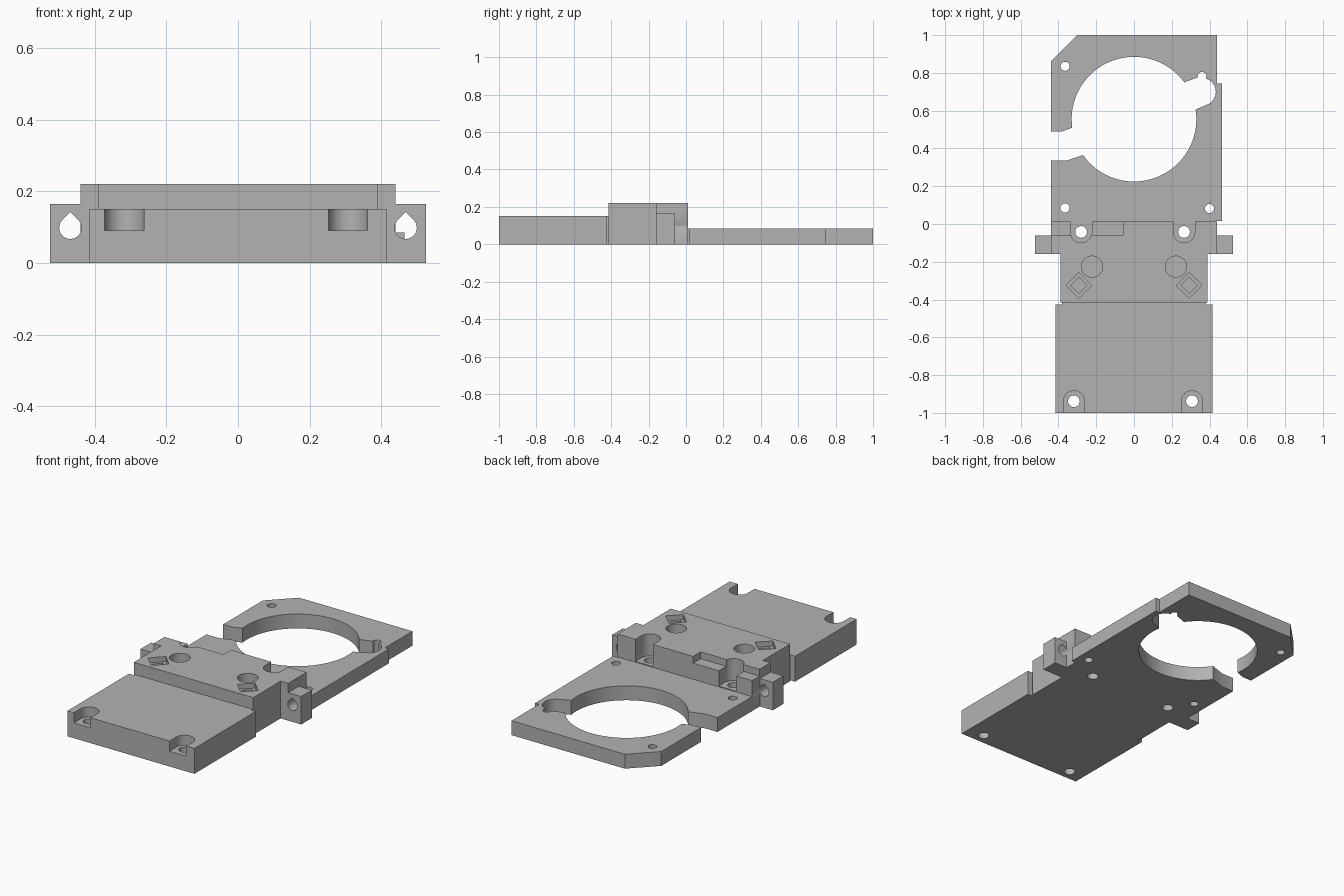
import bpy, bmesh
from math import sin, cos, pi, radians

cube = bpy.data.objects.get("Cube")
if cube:
    bpy.data.objects.remove(cube, do_unlink=True)

grey = bpy.data.materials.new("plain grey")
grey.use_nodes = True
COLOUR = (0.45, 0.45, 0.45, 1)
grey.diffuse_color = COLOUR
grey.node_tree.nodes["Principled BSDF"].inputs["Base Color"].default_value = COLOUR


def prism(name, outline, low, high, axis="z"):
    """Extrude a closed outline along z, or an (x, z) outline along y."""
    place = (lambda a, b, c: (a, b, c)) if axis == "z" else (lambda a, b, c: (a, c, b))
    bm = bmesh.new()
    face = bm.faces.new([bm.verts.new(place(a, b, low)) for a, b in outline])
    ext = bmesh.ops.extrude_face_region(bm, geom=[face])
    verts = [g for g in ext["geom"] if isinstance(g, bmesh.types.BMVert)]
    bmesh.ops.translate(bm, verts=verts, vec=place(0, 0, high - low))
    bmesh.ops.recalc_face_normals(bm, faces=bm.faces)
    mesh = bpy.data.meshes.new(name)
    bm.to_mesh(mesh)
    bm.free()
    mesh.materials.append(grey)
    obj = bpy.data.objects.new(name, mesh)
    bpy.context.collection.objects.link(obj)
    return obj


def rect(x0, x1, y0, y1):
    return [(x0, y0), (x1, y0), (x1, y1), (x0, y1)]


def arc(x, y, r, start=0, end=360, n=32):
    full = end - start == 360
    angles = [radians(start + (end - start) * i / n) for i in range(n if full else n + 1)]
    return [(x + r * cos(a), y + r * sin(a)) for a in angles]


def combine(target, tool, operation):
    mod = target.modifiers.new(operation.lower(), "BOOLEAN")
    mod.operation = operation
    mod.solver = "EXACT"
    mod.object = tool
    bpy.context.view_layer.objects.active = target
    bpy.ops.object.modifier_apply(modifier=mod.name)
    bpy.data.objects.remove(tool, do_unlink=True)


def cut(outline, low, high, axis="z"):
    combine(body, prism("cutter", outline, low, high, axis), "DIFFERENCE")


def add(outline, low, high):
    combine(body, prism("addition", outline, low, high), "UNION")


# Stepped centre block
body = prism("mount_body", [(-.39, -.415), (.39, -.415), (.39, -.16), (.44, -.16),
                            (.44, .012), (-.44, .012), (-.44, -.16), (-.39, -.16)], 0, .22)

# Front plate and side ears
add(rect(-.415, .415, -1, -.425) [:2] + [(.415, -.425), (.38, -.425), (.38, -.4),
                                       (-.38, -.4), (-.38, -.425), (-.415, -.425)], 0, .15)
for side in (-1, 1):
    inner, outer = sorted((side * .42, side * .525))
    add(rect(inner, outer, -.16, -.06), 0, .165)

# Rear ring plate with one clipped corner
add([(-.44, -.02), (.43, -.02), (.43, .015), (.465, .015), (.465, .745), (.44, .745),
     (.44, 1), (-.3, 1), (-.44, .86)], 0, .085)

# Ring opening, cable gap and rounded side lobe
cut(arc(0, .555, .33, n=96), -.1, .2)
cut([(-.5, .335), (-.36, .335), (-.26, .368), (-.2, .45), (-.25, .56),
     (-.33, .55), (-.327, .51), (-.38, .49), (-.5, .49)], -.1, .2)
cut([(.2, .6), (.325, .605)] + arc(.36, .7, .073, -70, 90, 24)
    + [(.335, .775), (.265, .75), (.2, .7)], -.1, .2)
cut(arc(.36, .782, .023), -.1, .2)

# Small holes in the rear plate
for x, y in ((-.365, .835), (-.365, .085), (.4, .082)):
    cut(arc(x, y, .024), -.1, .2)

# Shallow recess along the rear edge of the block
cut(rect(-.5, -.055, -.058, .1), .18, .3)

# Counterbored screw holes, open to the front and rear edges
for x in (-.318, .307):
    cut(arc(x, -.938, .055, 0, 180) + [(x - .055, -1.1), (x + .055, -1.1)], .09, .3)
    cut(arc(x, -.938, .031), -.1, .2)
for x in (-.28, .265):
    cut(arc(x, -.042, .057, 180, 360) + [(x + .057, .1), (x - .057, .1)], .09, .3)
    cut(arc(x, -.042, .031), -.1, .2)

# Round and diamond pockets in the block, teardrop holes in the ears
for side in (-1, 1):
    cut(arc(side * .222, -.226, .056), .12, .3)
    cut(arc(side * .292, -.325, .068, n=4), .19, .3)
    cut(arc(side * .292, -.325, .043, n=4), .15, .3)
    cut(arc(side * .468, .098, .031, 135, 405) + [(side * .468, .142)], -.3, .005, "y")

bpy.ops.object.select_all(action="DESELECT")
body.select_set(True)
bpy.context.view_layer.objects.active = body
bpy.ops.object.shade_smooth_by_angle(angle=radians(30))
